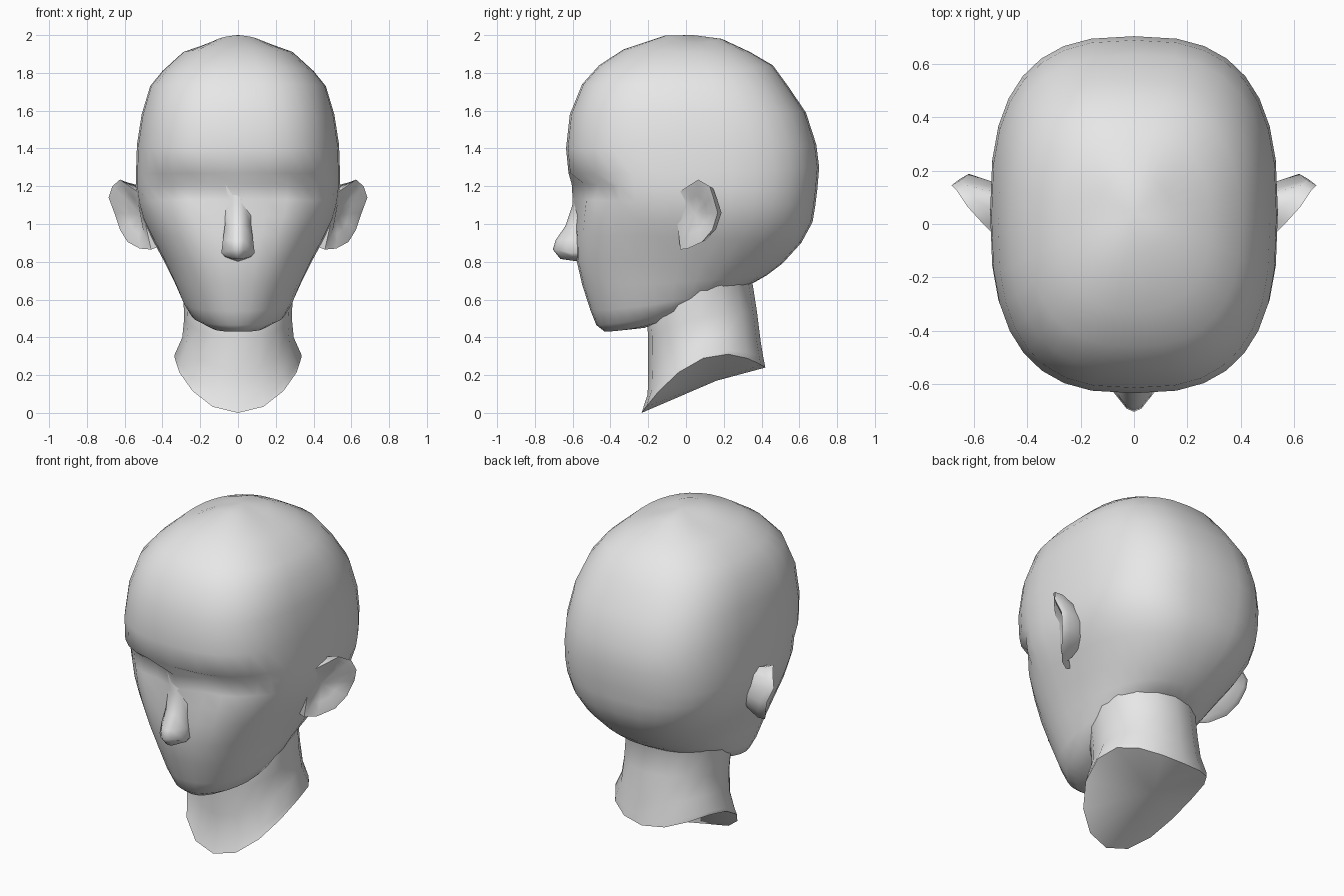
import bpy, bmesh, math
from mathutils import Vector

if "Cube" in bpy.data.objects:
    bpy.data.objects.remove(bpy.data.objects["Cube"])

skin = bpy.data.materials.new("plain grey")
skin.diffuse_color = (0.8, 0.8, 0.8, 1)
skin.use_nodes = True
skin.node_tree.nodes["Principled BSDF"].inputs["Base Color"].default_value = skin.diffuse_color


def ring(n, yf, zf, yb, zb, w, zs, p):
    """Tilted rounded-box section: front point, back point, half width, side height, exponent."""
    pts = []
    for i in range(n):
        t = 2 * math.pi * i / n
        s, c = math.sin(t), math.cos(t)
        x = w * math.copysign(abs(s) ** (2 / p), s)
        k = math.copysign(abs(c) ** (2 / p), c)
        y = (yf + yb) / 2 - k * (yb - yf) / 2
        z = (zf + zb) / 2 - k * (zb - zf) / 2 + (zs - (zf + zb) / 2) * (1 - k * k)
        pts.append(Vector((x, y, z)))
    return pts


def loft(name, rings, start=None, end=None, closed=True, angle=60):
    """Skin a list of rings, closing the ends with fans to the given points."""
    bm = bmesh.new()
    vs = [[bm.verts.new(p) for p in r] for r in rings]
    n = len(vs[0])
    last = n if closed else n - 1
    for a, b in zip(vs, vs[1:]):
        for i in range(last):
            j = (i + 1) % n
            bm.faces.new((a[i], a[j], b[j], b[i]))
    for tip, r in ((start, vs[0]), (end, vs[-1])):
        if tip:
            c = bm.verts.new(tip)
            for i in range(last):
                bm.faces.new((c, r[i], r[(i + 1) % n]))
    bmesh.ops.recalc_face_normals(bm, faces=bm.faces)
    me = bpy.data.meshes.new(name)
    bm.to_mesh(me)
    bm.free()
    me.materials.append(skin)
    ob = bpy.data.objects.new(name, me)
    bpy.context.collection.objects.link(ob)
    bpy.ops.object.select_all(action='DESELECT')
    ob.select_set(True)
    bpy.context.view_layer.objects.active = ob
    bpy.ops.object.shade_smooth_by_angle(angle=math.radians(angle))
    return ob


# Head sections, crown to chin: front y, z, back y, z, half width, side z, exponent
sections = [
    (-.11, 1.998, .19, 1.98, .14, 1.96, 2.1),
    (-.33, 1.925, .34, 1.91, .29, 1.91, 2.3),
    (-.46, 1.84, .46, 1.84, .40, 1.81, 2.5),
    (-.55, 1.74, .54, 1.73, .465, 1.73, 2.6),
    (-.615, 1.58, .635, 1.59, .51, 1.58, 2.7),
    (-.635, 1.40, .69, 1.42, .535, 1.42, 2.7),
    (-.622, 1.27, .705, 1.30, .54, 1.27, 2.7),
    (-.605, 1.21, .695, 1.18, .54, 1.19, 2.7),
    (-.60, 1.13, .685, 1.10, .53, 1.11, 2.7),
    (-.59, 1.04, .67, 1.01, .505, 1.02, 2.6),
    (-.585, .94, .61, .90, .46, .93, 2.5),
    (-.58, .81, .51, .79, .395, .81, 2.3),
    (-.55, .68, .43, .73, .335, .69, 2.2),
    (-.505, .54, .36, .69, .29, .59, 2.1),
    (-.475, .465, .30, .68, .25, .53, 2.0),
    (-.43, .43, .20, .65, .16, .49, 2.0),
]


def carve(v):
    """Sink the eye sockets beneath the brow, leaving a slight eye mound."""
    ax = abs(v.x)
    if v.y > -.2 or not .09 < ax < .5:
        return v
    brow = 1.255 - .1 * max(0, ax - .3)
    side = min(1, (ax - .09) / .06, (.5 - ax) / .08)
    if brow > v.z > .92:
        depth = .06 * min(1, (brow - v.z) / .035, (v.z - .92) / .26)
        if .19 < ax < .39 and 1.03 < v.z < 1.18:
            depth -= .012
        v.y += depth * side
    return v


head_rings = [[carve(v) for v in ring(32, *s)] for s in sections]
loft("head", head_rings, (0, .04, 2.0), (0, -.22, .45))

# Neck, flared at the sloping cut base
neck = [
    (-.235, .0, .42, .24, .335, .29, 2.1),
    (-.203, .10, .41, .29, .335, .31, 2.1),
    (-.20, .22, .395, .38, .295, .40, 2.1),
    (-.20, .40, .375, .54, .285, .50, 2.1),
    (-.21, .52, .35, .70, .29, .63, 2.1),
    (-.16, .70, .42, .82, .30, .84, 2.1),
]
loft("neck", [ring(16, *s) for s in neck], (0, .16, .17), (0, .1, .85), angle=50)

# Nose: ridge y, z, ridge half width, base half width, base y
nose = [
    (-.60, 1.22, .03, .07, -.57),
    (-.602, 1.10, .028, .065, -.55),
    (-.638, .99, .03, .07, -.55),
    (-.69, .915, .032, .08, -.55),
    (-.705, .865, .028, .088, -.55),
    (-.665, .815, .022, .07, -.55),
]
nose_rings = []
for y, z, r, b, yb in nose:
    back = z + (.835 - z) * .6 if z < .9 else z
    nose_rings.append([Vector(p) for p in (
        (-b * .9, yb, back), (-b, (y + yb) / 2 + .01, back), (-r, y + .012, z), (0, y, z),
        (r, y + .012, z), (b, (y + yb) / 2 + .01, back), (b * .9, yb, back))])
loft("nose", nose_rings, None, (0, -.56, .80), angle=55)

# Ears: rim outline, swept back to a root and dished inward
rim = [(.53, -.035, 1.17), (.575, .01, 1.2), (.625, .065, 1.235), (.665, .125, 1.2),
       (.685, .145, 1.14), (.655, .168, 1.06), (.625, .14, .97), (.585, .085, .905),
       (.52, .01, .87), (.46, -.03, .865), (.49, -.045, 1.0)]
for side, name in ((1, "right_ear"), (-1, "left_ear")):
    def place(x, y, z):
        return Vector((side * x, y, z))
    root = [place(.46, .06 + (y - .06) * .7, 1.04 + (z - 1.04) * .75) for x, y, z in rim]
    mid = [place(x - .035, y + .02 * (y > .05), 1.04 + (z - 1.04) * .93) for x, y, z in rim]
    edge = [place(*p) for p in rim]
    lip = [place(x + (.53 - x) * .16, y + (.03 - y) * .16, z + (1.05 - z) * .14) for x, y, z in rim]
    dish = [place(.53 + (x - .53) * .45, .045 + (y - .045) * .55, 1.05 + (z - 1.05) * .55)
            for x, y, z in rim]
    loft(name, [root, mid, edge, lip, dish], None, place(.52, .05, 1.05), angle=55)
